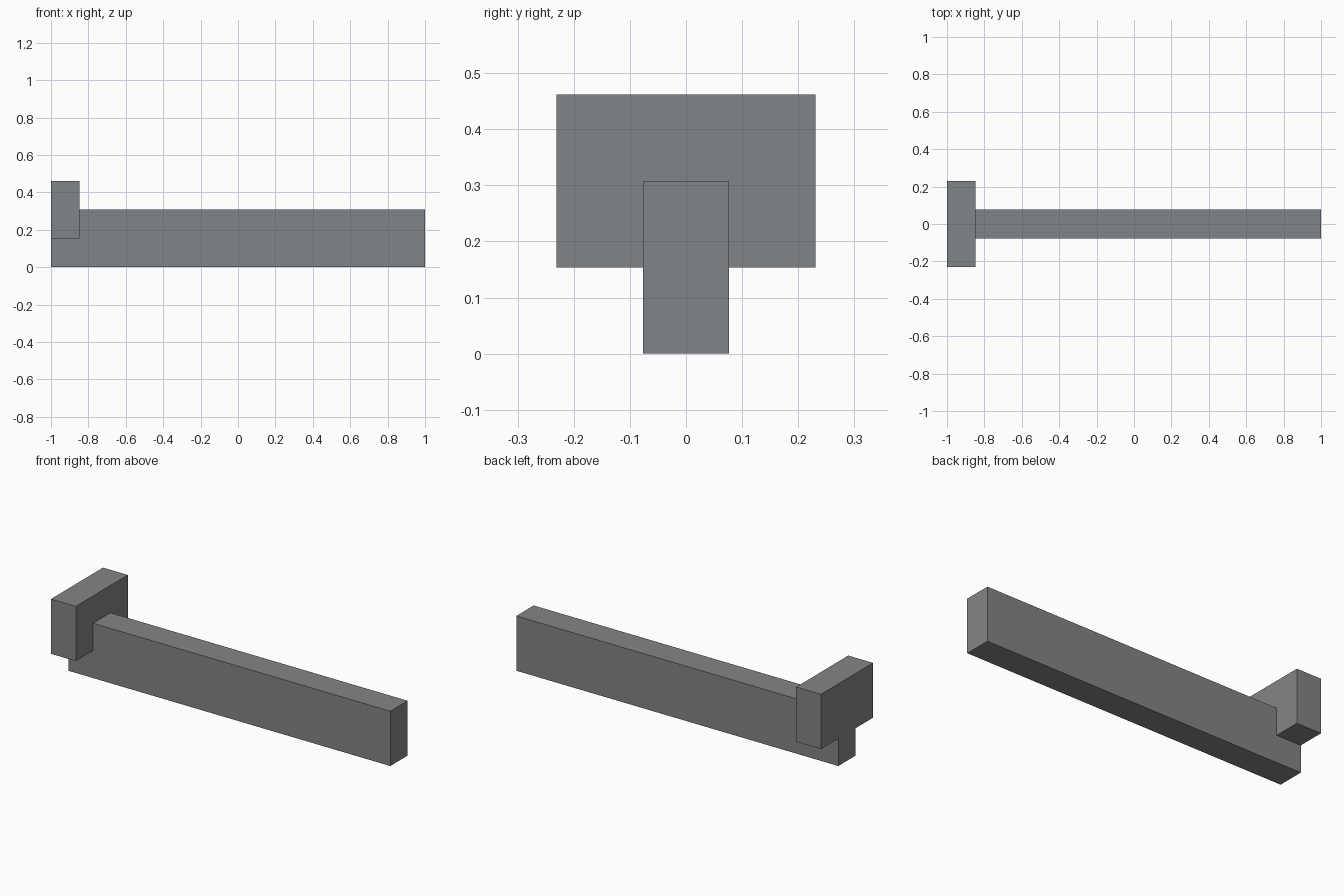
import bpy

# Clear the default cube only
cube = bpy.data.objects.get("Cube")
if cube:
    bpy.data.objects.remove(cube, do_unlink=True)

# Single grey material
grey = bpy.data.materials.new("slate grey")
grey.use_nodes = True
colour = (0.222, 0.233, 0.242, 1.0)
grey.diffuse_color = colour
grey.node_tree.nodes["Principled BSDF"].inputs["Base Color"].default_value = colour

U = 2 / 13  # the beam is 13 modules long


def box(name, low, high):
    """Axis-aligned box between two corners, given in modules."""
    bpy.ops.mesh.primitive_cube_add(size=1)
    ob = bpy.context.object
    ob.name = ob.data.name = name
    size = [(b - a) * U for a, b in zip(low, high)]
    mid = [(a + b) * U / 2 for a, b in zip(low, high)]
    for v in ob.data.vertices:
        v.co = [c * s for c, s in zip(v.co, size)]
    ob.location = mid
    ob.data.materials.append(grey)
    return ob


# Long upright beam
box("long_beam", (-6.5, -0.5, 0), (6.5, 0.5, 2))
# Crosspiece set over the beam's right end
box("end_crosspiece", (-6.5, -1.5, 1), (-5.5, 1.5, 3))
